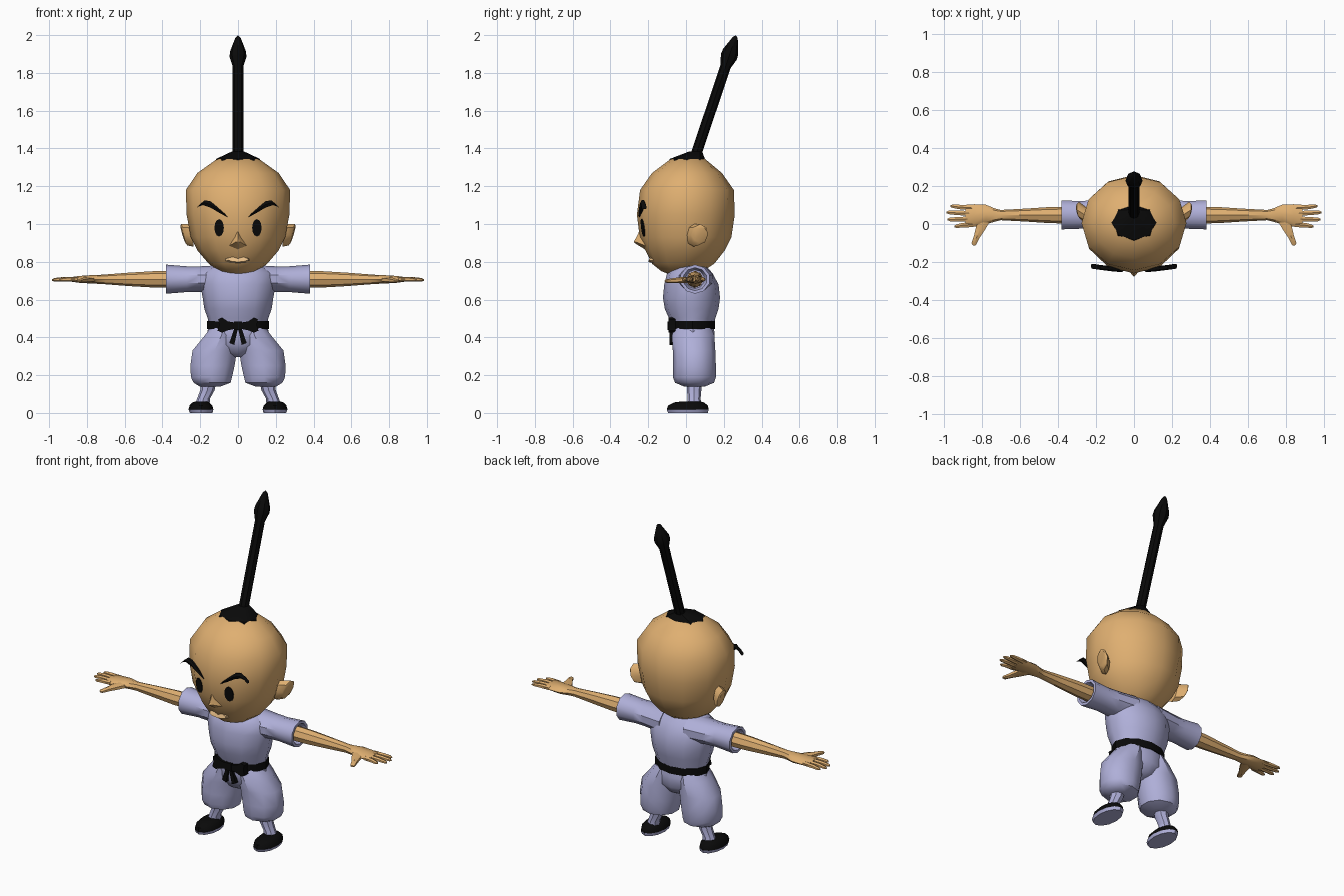
import bpy, math
from mathutils import Vector as V
from mathutils.bvhtree import BVHTree
import bmesh


def material(name, rgb):
    m = bpy.data.materials.new(name)
    m.diffuse_color = (*rgb, 1)
    return m


SKIN = material("skin", (0.74, 0.43, 0.165))
LIP = material("lip", (0.83, 0.53, 0.25))
CLOTH = material("lavender_cloth", (0.43, 0.43, 0.69))
BLACK = material("black", (0.003, 0.003, 0.003))


def loft(name, rings, mat, mirror=False, angle=40):
    """Skin a list of point rings, cap both ends, optionally add an x-mirrored copy."""
    bm = bmesh.new()
    for s in ((1, -1) if mirror else (1,)):
        vs = [[bm.verts.new((s * p[0], p[1], p[2])) for p in r] for r in rings]
        n = len(vs[0])
        for a, b in zip(vs, vs[1:]):
            for i in range(n):
                j = (i + 1) % n
                bm.faces.new((a[i], a[j], b[j], b[i]))
        bm.faces.new(vs[0][::-1])
        bm.faces.new(vs[-1])
    bmesh.ops.recalc_face_normals(bm, faces=bm.faces)
    me = bpy.data.meshes.new(name)
    bm.to_mesh(me)
    bm.free()
    me.materials.append(mat)
    me.shade_smooth()
    me.set_sharp_from_angle(angle=math.radians(angle))
    ob = bpy.data.objects.new(name, me)
    bpy.context.collection.objects.link(ob)
    return ob


def ring(c, u, v, n=10):
    c, u, v = V(c), V(u), V(v)
    return [c + u * math.sin(math.tau * i / n) - v * math.cos(math.tau * i / n) for i in range(n)]


def zring(z, x0, x1, yf, yb, n=10):
    return ring(((x0 + x1) / 2, (yf + yb) / 2, z), ((x1 - x0) / 2, 0, 0), (0, (yb - yf) / 2, 0), n)


def xring(x, cy, cz, ry, rz, n=8):
    return ring((x, cy, cz), (0, ry, 0), (0, 0, rz), n)


def plate(name, pts, y0, y1, mat, mirror=False):
    return loft(name, [[(x, y, z) for x, z in pts] for y in (y0, y1)], mat, mirror)


# Head: (height, half width, front, back)
head = loft("head", [zring(z, -w, w, f, b, 12) for z, w, f, b in [
    (0.73, 0.05, -0.08, 0.05), (0.75, 0.10, -0.13, 0.09), (0.79, 0.155, -0.18, 0.15),
    (0.86, 0.215, -0.215, 0.205), (0.93, 0.25, -0.245, 0.24), (1.05, 0.272, -0.26, 0.258),
    (1.18, 0.276, -0.243, 0.253), (1.27, 0.215, -0.18, 0.19), (1.345, 0.11, -0.08, 0.10)]], SKIN)
skull = BVHTree.FromPolygons([v.co for v in head.data.vertices],
                             [tuple(p.vertices) for p in head.data.polygons])


def on_face(x, z, lift):
    return skull.ray_cast(V((x, -1, z)), V((0, 1, 0)))[0] - V((0, lift, 0))


# Nose and lips
loft("nose", [[(0, -0.235, 0.99), (-0.045, -0.215, 0.885), (0, -0.20, 0.855), (0.045, -0.215, 0.885)],
              [(0, -0.262, 0.93), (-0.012, -0.266, 0.905), (0, -0.262, 0.893), (0.012, -0.266, 0.905)],
              [(0, -0.276, 0.908), (-0.002, -0.276, 0.904), (0, -0.275, 0.902), (0.002, -0.276, 0.904)]],
     SKIN, angle=60)
loft("lips", [ring((0, -0.165, 0.81), (0.07, 0.01, 0), (0, 0, 0.02), 10),
              ring((0, -0.195, 0.813), (0.055, 0, 0), (0, 0.005, 0.014), 10)], LIP, angle=60)

# Eyes laid on the face
spots = [(0.1 + 0.025 * math.cos(math.tau * i / 12), 0.98 + 0.046 * math.sin(math.tau * i / 12))
         for i in range(12)]
loft("eyes", [[on_face(x, z, lift) for x, z in spots] for lift in (0, 0.006)], BLACK, True)

# Eyebrows: swept bars that stand clear of the face at the outer ends
loft("eyebrows", [ring(c, (dx, 0, r), (0, 0.013, 0), 6) for c, dx, r in [
    ((0.062, -0.24, 1.045), 0.008, 0.010), ((0.105, -0.237, 1.075), 0.008, 0.019),
    ((0.145, -0.232, 1.103), 0.002, 0.020), ((0.18, -0.228, 1.113), -0.005, 0.015),
    ((0.205, -0.224, 1.10), -0.009, 0.010), ((0.222, -0.222, 1.082), -0.004, 0.004)]], BLACK, True)

# Ears
loft("ears", [ring((0.24, 0.04, 0.94), (0, 0.04, 0), (0.005, 0, 0.06), 8),
              ring((0.285, 0.07, 0.943), (0.004, 0.047, 0), (0.016, 0.005, 0.056), 8),
              ring((0.292, 0.075, 0.945), (0.003, 0.035, 0), (0.013, 0.004, 0.044), 8)], SKIN, True)

# Hair: cap, leaning stalk and pointed tuft
loft("hair_cap", [zring(z, -w, w, f, b, 8) for z, w, f, b in [
    (1.335, 0.12, -0.09, 0.105), (1.345, 0.115, -0.085, 0.10), (1.385, 0.03, 0.02, 0.085)]], BLACK)
lean = math.radians(18.6)
along, across = V((0, math.sin(lean), math.cos(lean))), V((0, math.cos(lean), -math.sin(lean)))
loft("hair_stalk", [ring(V((0, 0.05, 1.36)) + along * t, (r, 0, 0), across * r, 8) for t, r in [
    (0, 0.028), (0.50, 0.028), (0.555, 0.045), (0.585, 0.042), (0.66, 0.014), (0.672, 0.003)]], BLACK)

# Jacket body and short hollow sleeves
loft("jacket", [zring(z, -w, w, f, b, 12) for z, w, f, b in [
    (0.45, 0.155, -0.075, 0.145), (0.50, 0.16, -0.09, 0.155), (0.55, 0.178, -0.112, 0.172),
    (0.61, 0.187, -0.122, 0.18), (0.68, 0.20, -0.115, 0.172), (0.74, 0.19, -0.10, 0.14),
    (0.785, 0.12, -0.06, 0.10)]], CLOTH)
loft("sleeves", [xring(x, 0.048, 0.708, ry, rz, 10) for x, ry, rz in [
    (0.08, 0.10, 0.075), (0.2, 0.085, 0.068), (0.27, 0.076, 0.068), (0.38, 0.08, 0.077),
    (0.38, 0.064, 0.061), (0.34, 0.05, 0.05)]], CLOTH, True)

# Arms, palms, fingers and thumbs
loft("arms", [xring(x, y, 0.707, ry, rz) for x, y, ry, rz in [
    (0.33, 0.047, 0.045, 0.045), (0.45, 0.047, 0.042, 0.043), (0.57, 0.047, 0.034, 0.036),
    (0.70, 0.047, 0.027, 0.026), (0.73, 0.047, 0.034, 0.024), (0.78, 0.05, 0.052, 0.022),
    (0.84, 0.045, 0.059, 0.018), (0.885, 0.041, 0.060, 0.012)]], SKIN, True)
for i, (y0, x1, y1) in enumerate([(0.085, 0.965, 0.094), (0.056, 0.985, 0.061),
                                  (0.027, 0.98, 0.024), (-0.002, 0.945, -0.012)]):
    loft("finger_%d" % (i + 1), [xring(0.85, y0, 0.707, 0.015, 0.013, 6),
                                 xring((0.87 + x1) / 2, (y0 + y1) / 2, 0.707, 0.0135, 0.012, 6),
                                 xring(x1 - 0.012, y1, 0.705, 0.011, 0.009, 6),
                                 xring(x1, y1, 0.704, 0.005, 0.004, 6)], SKIN, True)
loft("thumbs", [ring(c, (r, 0.4 * r, 0), (0, 0, h), 6) for c, r, h in [
    ((0.785, 0.03, 0.705), 0.035, 0.017), ((0.808, -0.025, 0.703), 0.026, 0.016),
    ((0.828, -0.07, 0.70), 0.016, 0.013), ((0.842, -0.105, 0.698), 0.014, 0.009),
    ((0.845, -0.112, 0.698), 0.006, 0.004)]], SKIN, True)

# Baggy trousers
loft("trouser_seat", [zring(z, -w, w, f, b, 12) for z, w, f, b in [
    (0.46, 0.155, -0.075, 0.145), (0.42, 0.165, -0.078, 0.152), (0.36, 0.15, -0.068, 0.152),
    (0.315, 0.08, -0.04, 0.12), (0.295, 0.03, 0.0, 0.08)]], CLOTH)
loft("trouser_legs", [zring(*r) for r in [
    (0.45, 0.0, 0.15, -0.06, 0.135), (0.41, -0.005, 0.18, -0.075, 0.15),
    (0.33, 0.0, 0.247, -0.07, 0.155), (0.25, 0.012, 0.258, -0.068, 0.158),
    (0.19, 0.026, 0.255, -0.07, 0.158), (0.16, 0.034, 0.24, -0.058, 0.148),
    (0.14, 0.09, 0.205, -0.01, 0.10)]], CLOTH, True)

# Ankles and shoes with pale soles
loft("ankles", [ring((x, 0.043, z), (r, 0, 0), (0, r, 0), 8) for x, z, r in [
    (0.15, 0.20, 0.042), (0.162, 0.12, 0.038), (0.183, 0.075, 0.034), (0.19, 0.04, 0.04)]], CLOTH, True)
loft("soles", [zring(0, 0.135, 0.255, -0.095, 0.115, 12),
               zring(0.018, 0.13, 0.262, -0.102, 0.12, 12)], CLOTH, True)
loft("shoes", [zring(*r, 12) for r in [
    (0.018, 0.13, 0.262, -0.102, 0.12), (0.04, 0.136, 0.256, -0.094, 0.115),
    (0.056, 0.152, 0.24, -0.06, 0.095), (0.061, 0.165, 0.225, -0.02, 0.075)]], BLACK, True)

# Belt with bow, knot and hanging tails
loft("belt", [zring(z, -0.163, 0.163, -0.083, 0.153, 12) for z in (0.443, 0.487)], BLACK)
plate("bow_loops", [(0, 0.475), (0.055, 0.485), (0.085, 0.505), (0.105, 0.495), (0.10, 0.465),
                    (0.108, 0.435), (0.085, 0.425), (0.055, 0.437), (0, 0.448)], -0.092, -0.055, BLACK, True)
plate("bow_knot", [(-0.022, 0.44), (0.022, 0.44), (0.022, 0.485), (-0.022, 0.485)], -0.097, -0.06, BLACK)
plate("bow_tails", [(0.0, 0.45), (0.02, 0.445), (0.046, 0.37), (0.02, 0.36)], -0.088, -0.065, BLACK, True)
